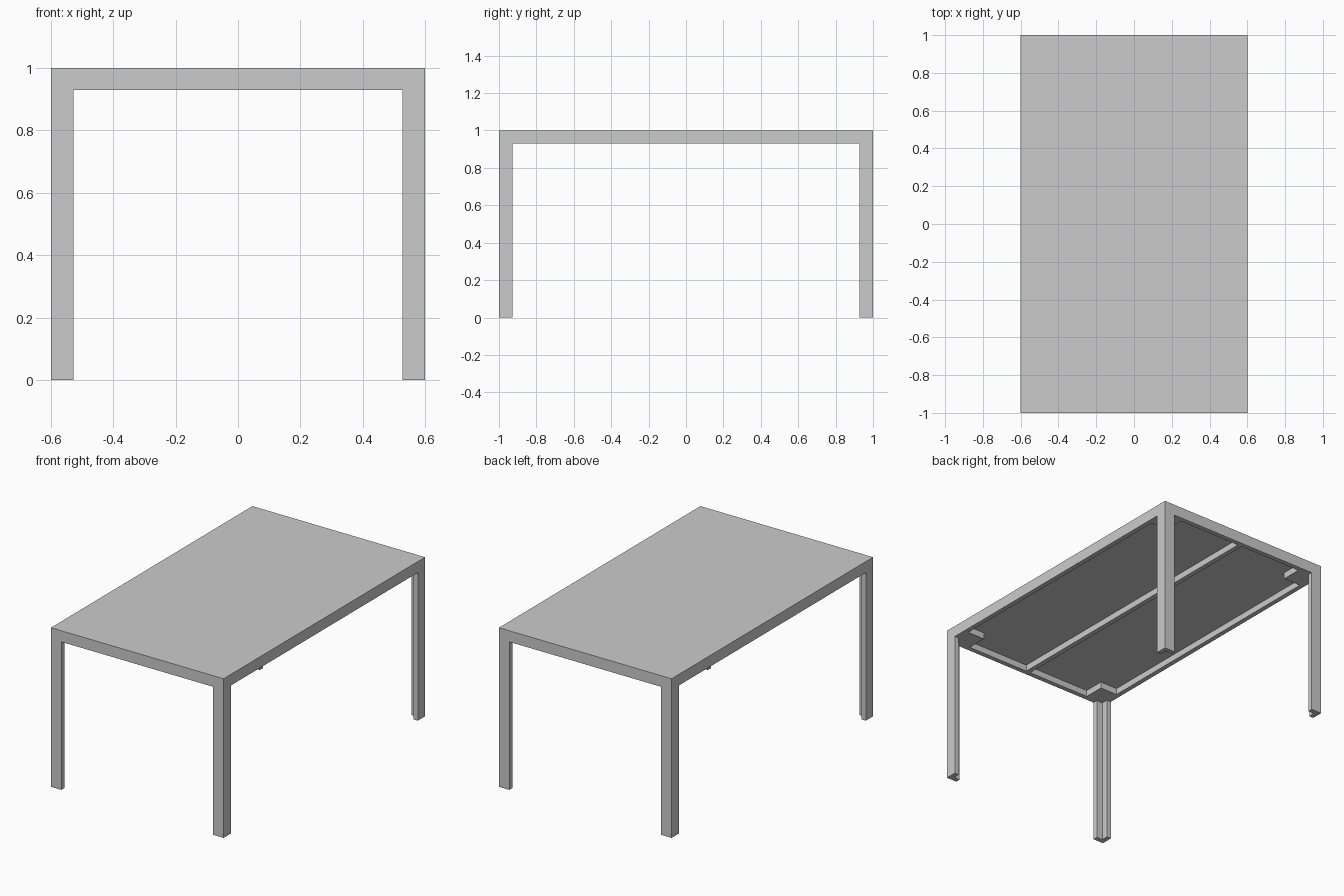
import bpy, bmesh

if "Cube" in bpy.data.objects:
    bpy.data.objects.remove(bpy.data.objects["Cube"])

W, L, H = 0.6, 1.0, 1.0       # half width, half length, height
T = 0.03                      # sheet thickness
LEG = 0.072                   # leg flange width
RAIL_Z, TOP_Z = 0.93, 0.97    # underside of rails, underside of top


def prism(name, outline, z0, z1):
    """Extrude a flat outline from z0 up to z1."""
    bm = bmesh.new()
    face = bm.faces.new([bm.verts.new((x, y, z0)) for x, y in outline])
    ext = bmesh.ops.extrude_face_region(bm, geom=[face])
    verts = [v for v in ext["geom"] if isinstance(v, bmesh.types.BMVert)]
    bmesh.ops.translate(bm, verts=verts, vec=(0, 0, z1 - z0))
    bmesh.ops.recalc_face_normals(bm, faces=bm.faces)
    mesh = bpy.data.meshes.new(name)
    bm.to_mesh(mesh)
    bm.free()
    obj = bpy.data.objects.new(name, mesh)
    bpy.context.collection.objects.link(obj)
    return obj


def rect(x0, x1, y0, y1):
    return [(x0, y0), (x1, y0), (x1, y1), (x0, y1)]


# Table top
prism("table_top", rect(-W, W, -L, L), TOP_Z, H)

# Long side rails and short end rails
for s, side in ((-1, "left"), (1, "right")):
    prism(side + "_rail", rect(s * (W - T), s * W, -L, L), RAIL_Z, TOP_Z)
for s, end in ((-1, "front"), (1, "back")):
    prism(end + "_rail", rect(-W + T, W - T, s * (L - T), s * L), RAIL_Z, TOP_Z)

# Centre beam under the top
prism("centre_beam", rect(-T / 2, T / 2, -L + T, L - T), RAIL_Z, TOP_Z)

# Angle-section legs and corner blocks
angle = [(0, 0), (LEG, 0), (LEG, T), (T, T), (T, LEG), (0, LEG)]
for sx, side in ((-1, "left"), (1, "right")):
    for sy, end in ((-1, "front"), (1, "back")):
        outline = [(sx * (W - a), sy * (L - b)) for a, b in angle]
        prism(f"{end}_{side}_leg", outline, 0, RAIL_Z)
        block = rect(sx * (W - T), sx * (W - 0.15), sy * (L - T), sy * (L - 0.16))
        prism(f"{end}_{side}_corner_block", block, RAIL_Z, TOP_Z)
